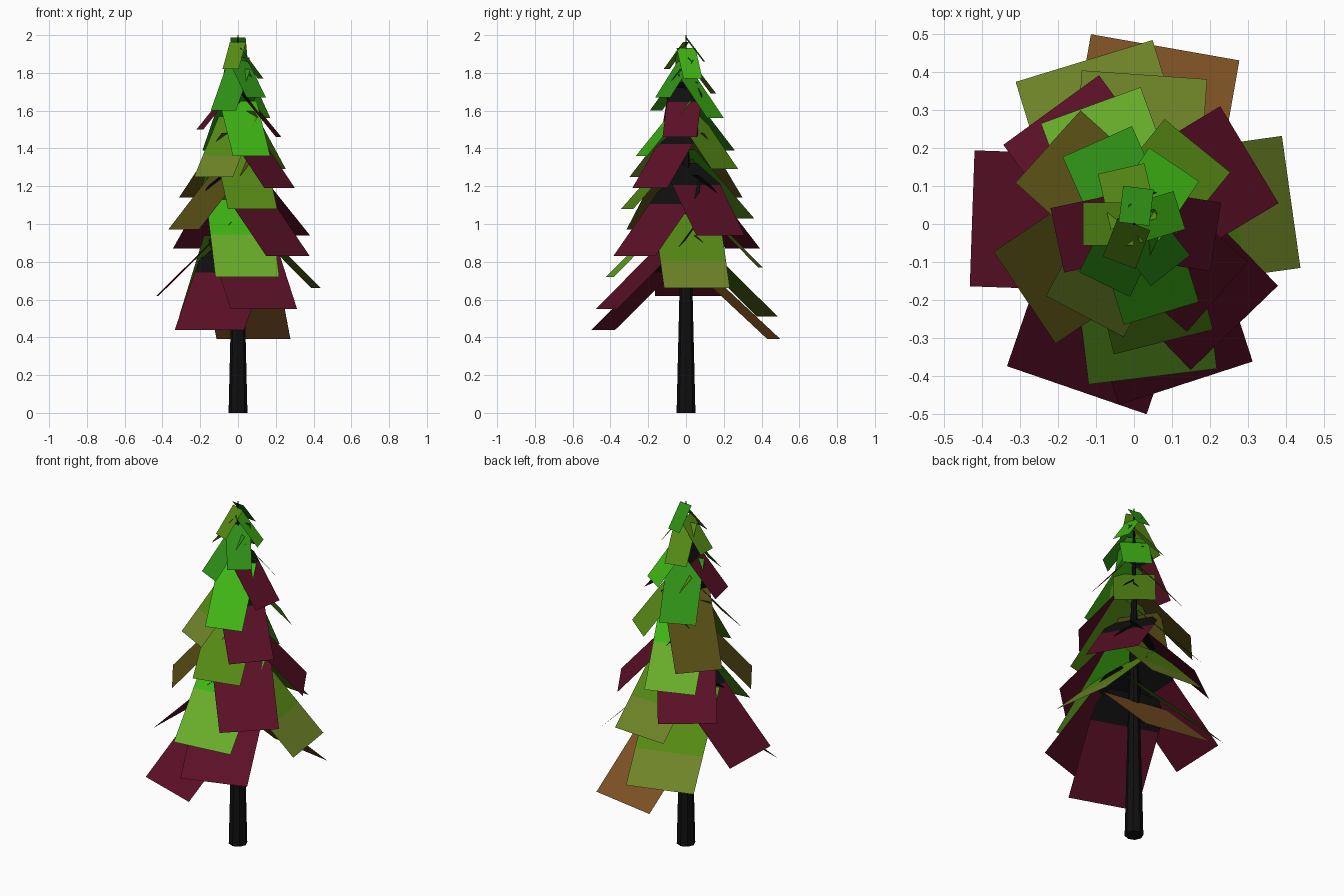
import bpy
import math
from mathutils import Matrix, Vector

cube = bpy.data.objects.get("Cube")
if cube:
    bpy.data.objects.remove(cube, do_unlink=True)


def make_material(name, rgb):
    material = bpy.data.materials.new(name)
    material.use_nodes = True
    color = (*rgb, 1)
    material.diffuse_color = color
    material.node_tree.nodes["Principled BSDF"].inputs["Base Color"].default_value = color
    return material


charcoal = make_material("charcoal bark", (.005, .005, .005))
crimson = make_material("dark crimson", (.105, .005, .02))
brown = make_material("warm brown", (.21, .085, .018))
olive_brown = make_material("olive brown", (.095, .075, .007))
pale_olive = make_material("pale olive", (.155, .23, .021))
olive_green = make_material("olive green", (.09, .25, .007))
lime = make_material("lime green", (.14, .42, .022))
bright_green = make_material("bright green", (.05, .46, .007))
leaf_green = make_material("leaf green", (.028, .28, .008))


def make_object(name, verts, faces, materials, face_slots=None):
    mesh = bpy.data.meshes.new(name)
    mesh.from_pydata(verts, [], faces)
    for material in materials:
        mesh.materials.append(material)
    for polygon, slot in zip(mesh.polygons, face_slots or [0] * len(faces)):
        polygon.material_index = slot
    obj = bpy.data.objects.new(name, mesh)
    bpy.context.scene.collection.objects.link(obj)
    return obj


# Tapered faceted trunk
bpy.ops.mesh.primitive_cone_add(vertices=8, radius1=.05, radius2=.002,
                                depth=2, location=(0, 0, 1))
trunk = bpy.context.object
trunk.name = "trunk"
trunk.data.materials.append(charcoal)


def make_bough(index, tip_z, angle, outer, inner, split, chamfer):
    """A flat rectangular bough sloping from the trunk axis down to its tip."""
    rise = tip_z - .39
    reach = .473 - .19 * rise - .045 * rise ** 2
    half = reach * .42
    slope = .92 + .27 * rise
    turn = Matrix.Rotation(math.radians(angle), 3, "Z")

    def point(t, side):
        return turn @ Vector((reach * t, side * half, tip_z + reach * slope * (1 - t)))

    # Tip band, then the root band with optional cut corners
    verts = [point(1, -1), point(1, 1), point(split, 1), point(chamfer, 1),
             point(0, 1 - 2 * chamfer), point(0, 2 * chamfer - 1),
             point(chamfer, -1), point(split, -1)]
    if chamfer == 0:
        verts = [verts[i] for i in (0, 1, 2, 4, 5, 7)]
    last = len(verts) - 1
    faces = [(0, 1, 2, last), tuple(range(2, last + 1))]
    make_object(f"bough_{index}", verts, faces, [outer, inner], [0, 1])


# Bough styles: tip colour, root colour, where they meet, corner cut
styles = {
    "red": (crimson, charcoal, .3, .15),
    "brown": (brown, brown, .5, 0),
    "earth": (olive_brown, olive_brown, .5, 0),
    "pale": (pale_olive, olive_green, .65, 0),
    "lime": (lime, bright_green, .45, 0),
    "olive": (olive_green, olive_green, .5, 0),
    "bright": (bright_green, bright_green, .5, 0),
    "green": (leaf_green, leaf_green, .5, 0),
}

# Spiral of boughs from bottom to top: tip height, direction, style
boughs = [
    (.39, 80, "brown"), (.44, 251, "red"), (.51, 107, "pale"),
    (.55, 288, "red"), (.62, 178, "red"), (.66, 8, "pale"),
    (.72, 277, "lime"), (.77, 86, "pale"), (.83, 314, "red"),
    (.87, 126, "red"), (.94, 31, "red"), (.97, 214, "earth"),
    (1.03, 110, "lime"), (1.08, 284, "olive"), (1.14, 138, "earth"),
    (1.19, 319, "red"), (1.25, 242, "pale"), (1.29, 51, "olive"),
    (1.36, 287, "bright"), (1.39, 114, "green"), (1.46, 351, "red"),
    (1.5, 192, "red"), (1.56, 56, "bright"), (1.6, 244, "green"),
    (1.67, 308, "green"), (1.69, 103, "olive"), (1.74, 180, "olive"),
    (1.77, 17, "bright"), (1.82, 249, "olive"), (1.86, 83, "green"),
]
for number, (tip_z, angle, style) in enumerate(boughs, 1):
    make_bough(number, tip_z, angle, *styles[style])
